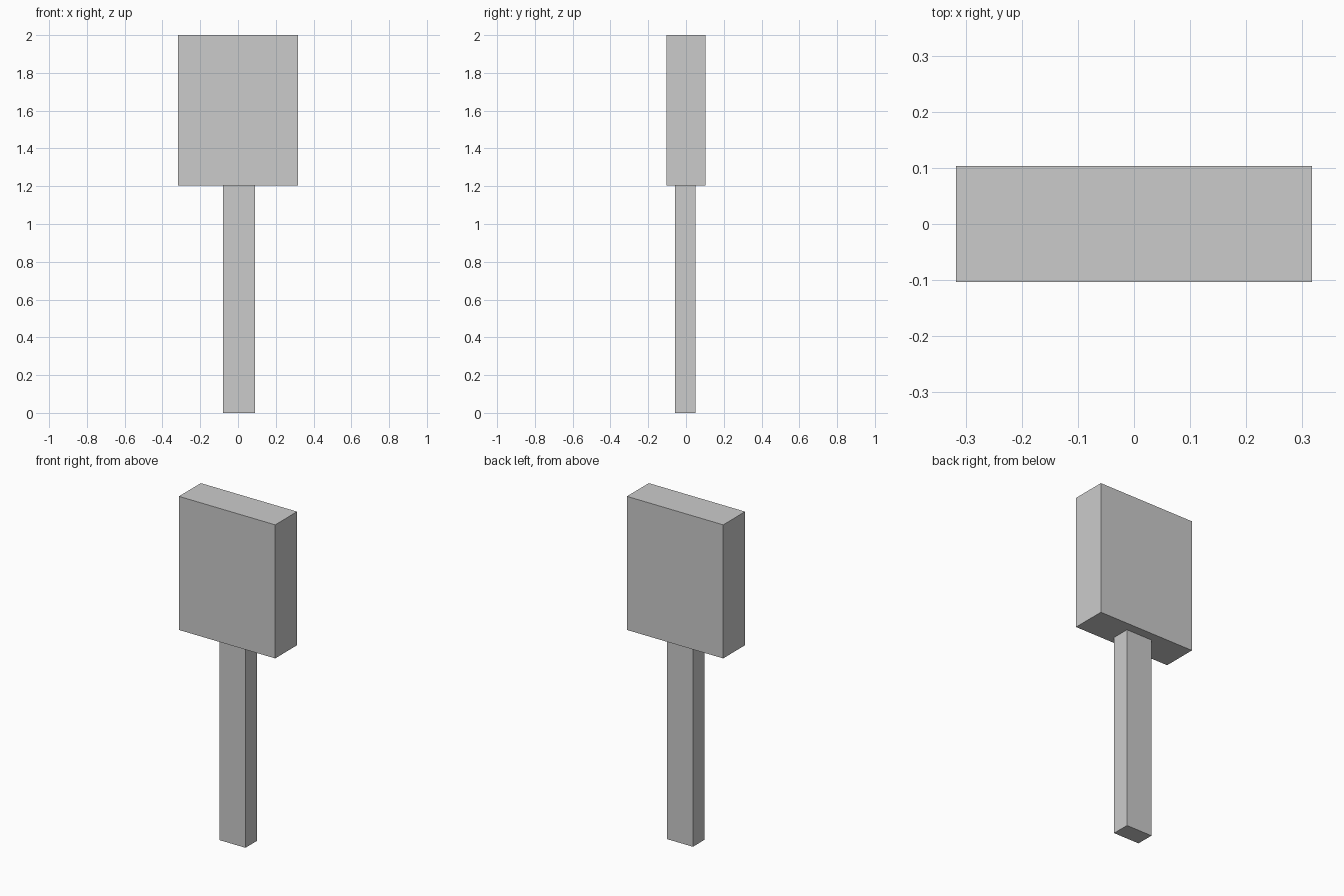
import bpy

if "Cube" in bpy.data.objects:
    bpy.data.objects.remove(bpy.data.objects["Cube"])


def box(name, lo, hi):
    """Add a box spanning two opposite corners."""
    centre = [(a + b) / 2 for a, b in zip(lo, hi)]
    size = [b - a for a, b in zip(lo, hi)]
    bpy.ops.mesh.primitive_cube_add(size=1, location=centre)
    ob = bpy.context.object
    ob.name = name
    ob.scale = size
    bpy.ops.object.transform_apply(location=False, rotation=False, scale=True)
    return ob


# Slightly off-centre post
box("post", (-0.08, -0.058, 0), (0.09, 0.049, 1.205))

# Flat block on top of the post
box("head", (-0.317, -0.103, 1.205), (0.317, 0.103, 2))
